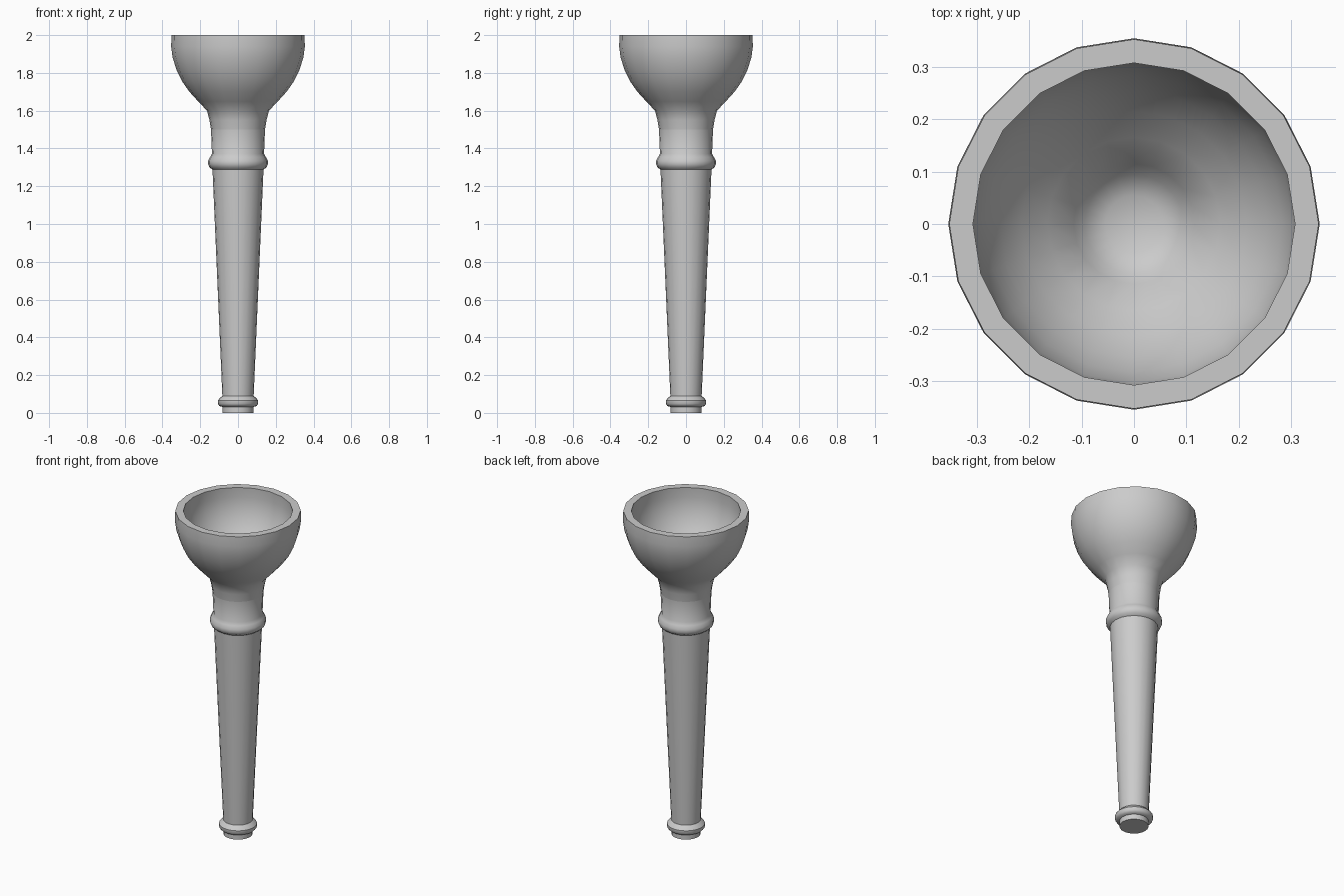
import bpy, bmesh, math

if "Cube" in bpy.data.objects:
    bpy.data.objects.remove(bpy.data.objects["Cube"])

SIDES = 20


def lathe(name, profile, angle):
    """Spin an (r, z) profile round the z axis; r = 0 closes to a cap."""
    bm = bmesh.new()
    verts = [bm.verts.new((r, 0, z)) for r, z in profile]
    edges = [bm.edges.new(pair) for pair in zip(verts, verts[1:])]
    bmesh.ops.spin(bm, geom=verts + edges, cent=(0, 0, 0), axis=(0, 0, 1),
                   angle=math.tau, steps=SIDES, use_merge=True)
    bmesh.ops.remove_doubles(bm, verts=bm.verts, dist=0.0005)
    bmesh.ops.recalc_face_normals(bm, faces=bm.faces)
    mesh = bpy.data.meshes.new(name)
    bm.to_mesh(mesh)
    bm.free()
    obj = bpy.data.objects.new(name, mesh)
    bpy.context.collection.objects.link(obj)
    bpy.ops.object.select_all(action='DESELECT')
    obj.select_set(True)
    bpy.context.view_layer.objects.active = obj
    bpy.ops.object.shade_smooth_by_angle(angle=math.radians(angle))
    return obj


# tapered handle with a foot ring and a collar ring
lathe("handle", [
    (0, 0), (0.082, 0), (0.082, 0.032),
    (0.098, 0.036), (0.107, 0.048), (0.107, 0.066), (0.095, 0.08), (0.083, 0.09),
    (0.135, 1.288),
    (0.151, 1.30), (0.158, 1.316), (0.158, 1.334), (0.148, 1.354), (0.138, 1.372),
    (0.143, 1.50), (0, 1.50)], 40)

# flared cup with a flat rim and hollow interior
lathe("cup", [
    (0, 1.50), (0.143, 1.50), (0.151, 1.55), (0.164, 1.60), (0.21, 1.648), (0.257, 1.70),
    (0.296, 1.755), (0.325, 1.815), (0.346, 1.88), (0.354, 1.94), (0.352, 2.0),
    (0.307, 2.0), (0.309, 1.94), (0.302, 1.88), (0.283, 1.82), (0.255, 1.765),
    (0.215, 1.71), (0.165, 1.66), (0.115, 1.61), (0.095, 1.575), (0.055, 1.555),
    (0, 1.55)], 40)
